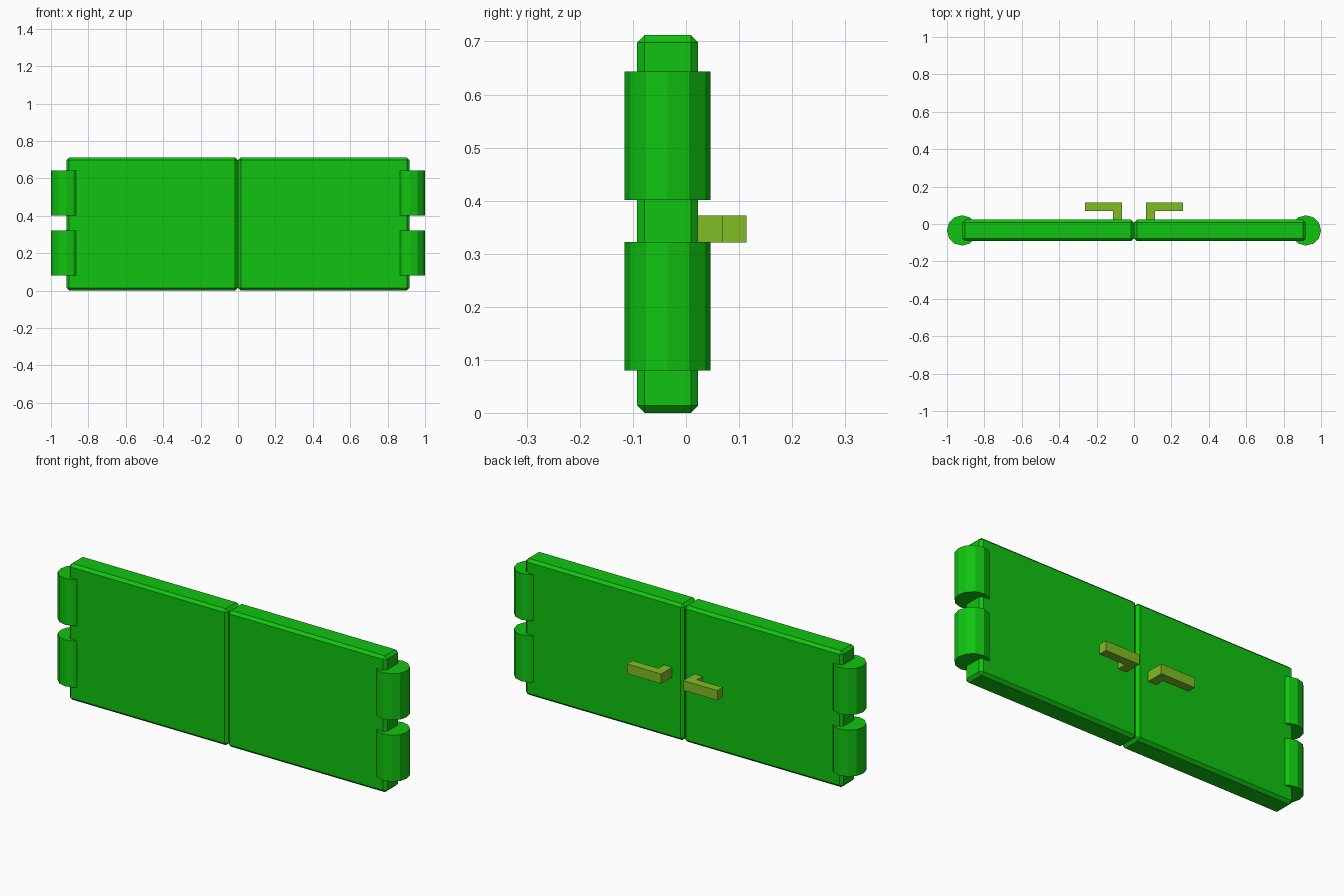
import bpy, bmesh, math
from mathutils import Matrix, Vector

if "Cube" in bpy.data.objects:
    bpy.data.objects.remove(bpy.data.objects["Cube"])


def material(name, rgb):
    m = bpy.data.materials.new(name)
    m.diffuse_color = (*rgb, 1)
    m.use_nodes = True
    m.node_tree.nodes["Principled BSDF"].inputs["Base Color"].default_value = m.diffuse_color
    return m


GREEN = material("door green", (0.005, 0.55, 0.005))
OLIVE = material("handle olive", (0.22, 0.50, 0.018))


def finish(bm, name, mat):
    bmesh.ops.recalc_face_normals(bm, faces=bm.faces)
    me = bpy.data.meshes.new(name)
    bm.to_mesh(me)
    bm.free()
    me.materials.append(mat)
    ob = bpy.data.objects.new(name, me)
    bpy.context.collection.objects.link(ob)
    return ob


def box(name, lo, hi, mat, chamfer=0):
    lo, hi = Vector(lo), Vector(hi)
    bm = bmesh.new()
    bmesh.ops.create_cube(bm, size=1, matrix=Matrix.Translation((lo + hi) / 2)
                          @ Matrix.Diagonal((*(hi - lo), 1)))
    if chamfer:
        bmesh.ops.bevel(bm, geom=bm.edges[:], offset=chamfer, segments=1,
                        affect='EDGES')
    return finish(bm, name, mat)


def hinge(name, x, z0, z1):
    bm = bmesh.new()
    bmesh.ops.create_cone(bm, cap_ends=True, segments=12, radius1=0.081, radius2=0.081,
                          depth=z1 - z0, matrix=Matrix.Translation((x, -0.0345, (z0 + z1) / 2)))
    return finish(bm, name, GREEN)


def handle(name, s):
    # L-shaped profile in plan, extruded upward
    pts = [(0.064, 0.02), (0.112, 0.02), (0.112, 0.069), (0.261, 0.069),
           (0.261, 0.114), (0.064, 0.114)]
    bm = bmesh.new()
    f = bm.faces.new([bm.verts.new((s * x, y, 0.321)) for x, y in pts])
    ext = bmesh.ops.extrude_face_region(bm, geom=[f], use_keep_orig=True)
    for v in ext["geom"]:
        if isinstance(v, bmesh.types.BMVert):
            v.co.z += 0.051
    return finish(bm, name, OLIVE)


for side, s in (("left", -1), ("right", 1)):
    # Chamfered door leaf
    xs = sorted((0.001 * s, 0.917 * s))
    box(side + "_door_panel", (xs[0], -0.092, 0), (xs[1], 0.023, 0.712), GREEN, 0.014)
    # Two hinge barrels on the outer edge
    hinge(side + "_lower_hinge", 0.919 * s, 0.08, 0.322)
    hinge(side + "_upper_hinge", 0.919 * s, 0.401, 0.643)
    # Handle on the back
    handle(side + "_handle", s)
